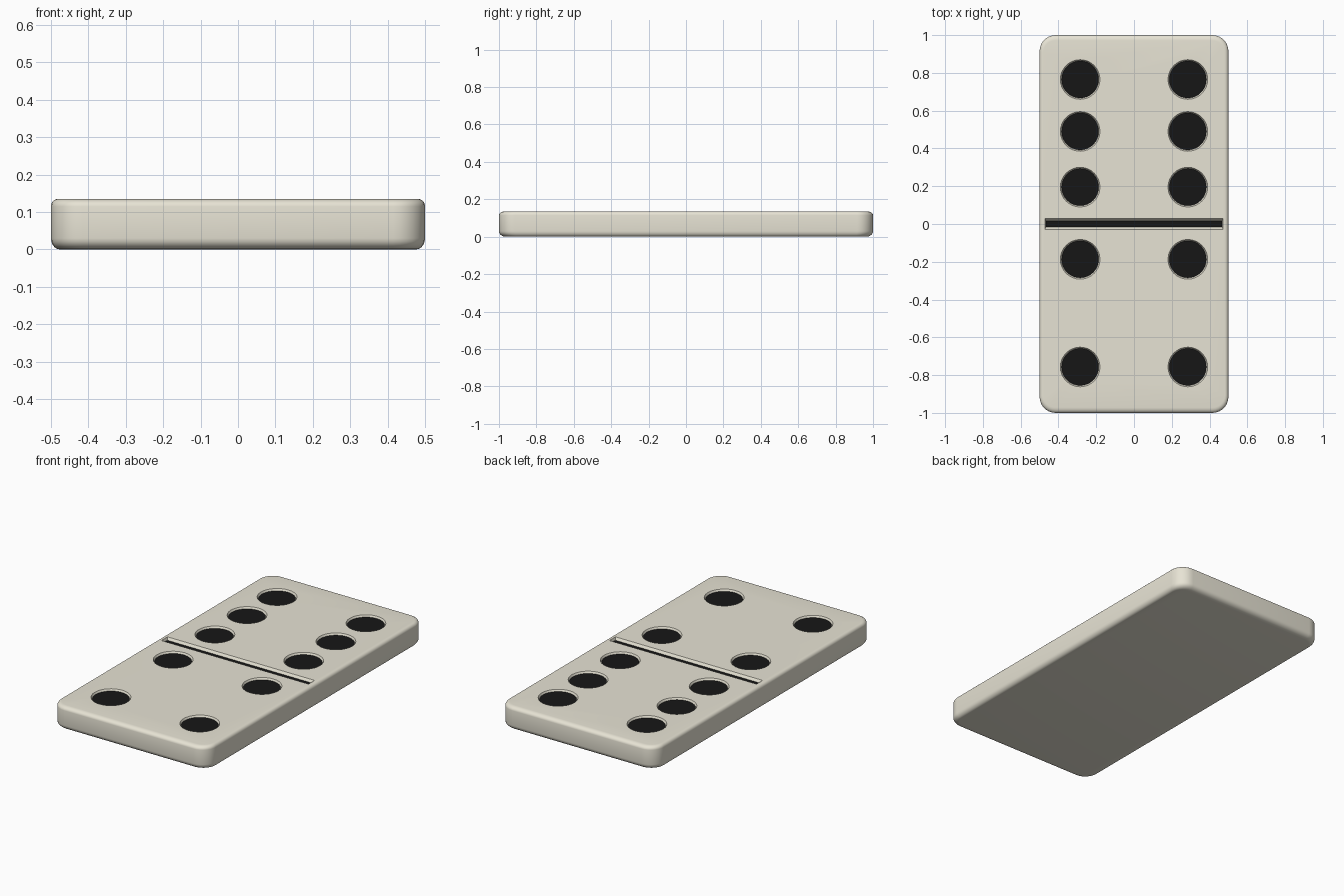
import bpy, bmesh, math

if "Cube" in bpy.data.objects:
    bpy.data.objects.remove(bpy.data.objects["Cube"])


def material(name, rgb):
    m = bpy.data.materials.new(name)
    m.diffuse_color = (*rgb, 1)
    m.use_nodes = True
    m.node_tree.nodes["Principled BSDF"].inputs["Base Color"].default_value = m.diffuse_color
    return m


IVORY = material("ivory", (0.80, 0.77, 0.66))
BLACK = material("black", (0.008, 0.008, 0.008))
H = 0.135


def loft(name, loops, mat):
    """Closed solid skinned through a stack of equal-length point loops."""
    bm = bmesh.new()
    rings = [[bm.verts.new(p) for p in loop] for loop in loops]
    n = len(rings[0])
    for a, b in zip(rings, rings[1:]):
        for i in range(n):
            j = (i + 1) % n
            bm.faces.new((a[i], a[j], b[j], b[i]))
    bm.faces.new(rings[0][::-1])
    bm.faces.new(rings[-1])
    mesh = bpy.data.meshes.new(name)
    bm.to_mesh(mesh)
    bm.free()
    mesh.materials.append(mat)
    ob = bpy.data.objects.new(name, mesh)
    bpy.context.collection.objects.link(ob)
    return ob


def rounded_rect(hx, hy, r, z, steps=7):
    pts = []
    for k, (sx, sy) in enumerate([(1, 1), (-1, 1), (-1, -1), (1, -1)]):
        for i in range(steps + 1):
            a = (k + i / steps) * math.pi / 2
            pts.append((sx * (hx - r) + r * math.cos(a),
                        sy * (hy - r) + r * math.sin(a), z))
    return pts


def circle(x, y, r, z, n=32):
    return [(x + r * math.cos(2 * math.pi * i / n),
             y + r * math.sin(2 * math.pi * i / n), z) for i in range(n)]


def rect(hx, hy, z):
    return [(-hx, -hy, z), (hx, -hy, z), (hx, hy, z), (-hx, hy, z)]


# Tile body: rounded rectangle with eased bottom and top edges
profile = []
for i in range(6):
    a = i / 5 * math.pi / 2
    profile.append((1 - math.sin(a), 0.03 * (1 - math.cos(a)), 1.0))
for i in range(6):
    a = i / 5 * math.pi / 2
    profile.append((1 - math.cos(a), H - 0.02 * (1 - math.sin(a)), 0.8))
body = loft("tile_body",
            [rounded_rect(0.5 - 0.024 * t * k, 1 - 0.036 * t * k, 0.085 - 0.02 * t, z)
             for t, z, k in profile], IVORY)

# Recesses for the pips and the dividing groove
spots = [(s * 0.285, y) for s in (-1, 1) for y in (0.765, 0.49, 0.195, -0.187, -0.757)]
cutters = [loft("pip_cutter", [circle(x, y, 0.098, H - 0.014),
                               circle(x, y, 0.105, H),
                               circle(x, y, 0.105, H + 0.03)], IVORY)
           for x, y in spots]
cutters.append(loft("groove_cutter", [rect(0.465, 0.016, H - 0.018),
                                      rect(0.472, 0.028, H),
                                      rect(0.472, 0.028, H + 0.03)], IVORY))
for c in cutters:
    c.hide_render = True
    mod = body.modifiers.new("recess", "BOOLEAN")
    mod.operation = "DIFFERENCE"
    mod.solver = "EXACT"
    mod.object = c

bpy.context.view_layer.objects.active = body
body.select_set(True)
for mod in list(body.modifiers):
    bpy.ops.object.modifier_apply(modifier=mod.name)
for c in cutters:
    bpy.data.objects.remove(c)
bpy.ops.object.shade_smooth_by_angle(angle=math.radians(30))

# Black inlays sitting in the recesses
for x, y in spots:
    loft("pip", [circle(x, y, 0.097, H - 0.016), circle(x, y, 0.098, H - 0.01)], BLACK)
loft("divider_line", [rect(0.464, 0.015, H - 0.02), rect(0.466, 0.017, H - 0.014)], BLACK)
